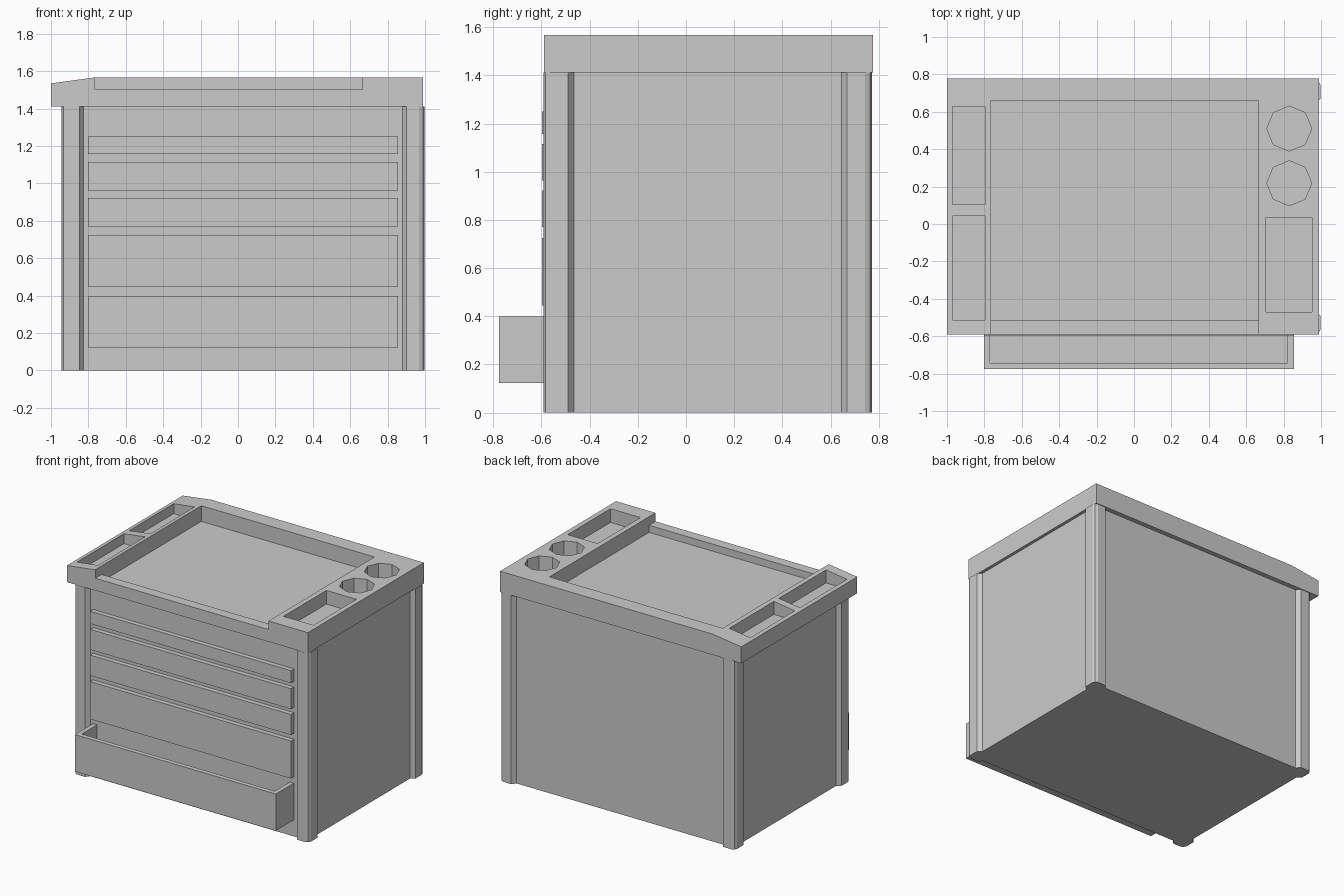
import bpy
import bmesh
from math import cos, sin, pi

if "Cube" in bpy.data.objects:
    bpy.data.objects.remove(bpy.data.objects["Cube"])


def prism(name, pts, axis, lo, hi):
    """Extrude a closed 2D profile along 'y' (pts are x,z) or 'z' (pts are x,y)."""
    bm = bmesh.new()
    place = (lambda p: (p[0], lo, p[1])) if axis == 'y' else (lambda p: (p[0], p[1], lo))
    face = bm.faces.new([bm.verts.new(place(p)) for p in pts])
    ext = bmesh.ops.extrude_face_region(bm, geom=[face])
    move = (0, hi - lo, 0) if axis == 'y' else (0, 0, hi - lo)
    bmesh.ops.translate(bm, vec=move, verts=[v for v in ext['geom'] if isinstance(v, bmesh.types.BMVert)])
    bmesh.ops.recalc_face_normals(bm, faces=bm.faces)
    mesh = bpy.data.meshes.new(name)
    bm.to_mesh(mesh)
    bm.free()
    ob = bpy.data.objects.new(name, mesh)
    bpy.context.collection.objects.link(ob)
    return ob


def box(name, x0, x1, y0, y1, z0, z1):
    return prism(name, [(x0, y0), (x1, y0), (x1, y1), (x0, y1)], 'z', z0, z1)


def cut(target, cutter):
    """Subtract the cutter and delete it."""
    cutter.hide_render = True
    mod = target.modifiers.new("cut", 'BOOLEAN')
    mod.operation, mod.solver, mod.object = 'DIFFERENCE', 'EXACT', cutter
    bpy.context.view_layer.objects.active = target
    bpy.ops.object.modifier_apply(modifier=mod.name)
    bpy.data.objects.remove(cutter)


# cabinet body: recessed panels between four raised corner posts
CX, CY, HX, HY, REC = 0.027, 0.09, 0.97, 0.682, 0.03
corner = [(HX - REC, HY - 0.127), (HX, HY - 0.103), (HX, HY - 0.028),
          (HX - 0.009, HY - 0.009), (HX - 0.028, HY),
          (HX - 0.095, HY), (HX - 0.118, HY - REC)]
outline = []
for sx, sy in ((1, 1), (-1, 1), (-1, -1), (1, -1)):
    part = [(CX + sx * x, CY + sy * y) for x, y in corner]
    outline += part if sx * sy > 0 else part[::-1]
prism("cabinet_body", outline, 'z', 0, 1.412)

# worktop with sloped left end
top = prism("worktop", [(-1, 1.412), (0.99, 1.412), (0.99, 1.567), (-0.762, 1.567), (-1, 1.535)],
            'y', -0.59, 0.777)
# main tray and lowered front lip
cut(top, box("tray_cutter", -0.765, 0.665, -0.515, 0.66, 1.45, 1.7))
cut(top, box("lip_cutter", -0.765, 0.665, -0.7, -0.4, 1.503, 1.7))
# small side pockets
for x0, x1, y0, y1 in ((-0.97, -0.797, 0.103, 0.628), (-0.97, -0.797, -0.512, 0.043),
                       (0.705, 0.952, -0.47, 0.035)):
    cut(top, box("pocket_cutter", x0, x1, y0, y1, 1.465, 1.7))
# eight-sided cup holders
for y in (0.51, 0.218):
    ring = [(0.83 + 0.12 * cos(i * pi / 4), y + 0.12 * sin(i * pi / 4)) for i in range(8)]
    cut(top, prism("cup_cutter", ring, 'z', 1.455, 1.7))

# closed drawer fronts
for i, (z0, z1) in enumerate(((1.157, 1.25), (0.963, 1.115), (0.77, 0.923), (0.445, 0.725))):
    box(f"drawer_front_{i + 1}", -0.803, 0.855, -0.597, -0.55, z0, z1)

# open bottom drawer
drawer = box("open_drawer", -0.803, 0.855, -0.776, -0.55, 0.123, 0.398)
cut(drawer, box("drawer_cutter", -0.77, 0.822, -0.742, -0.5, 0.155, 0.6))
